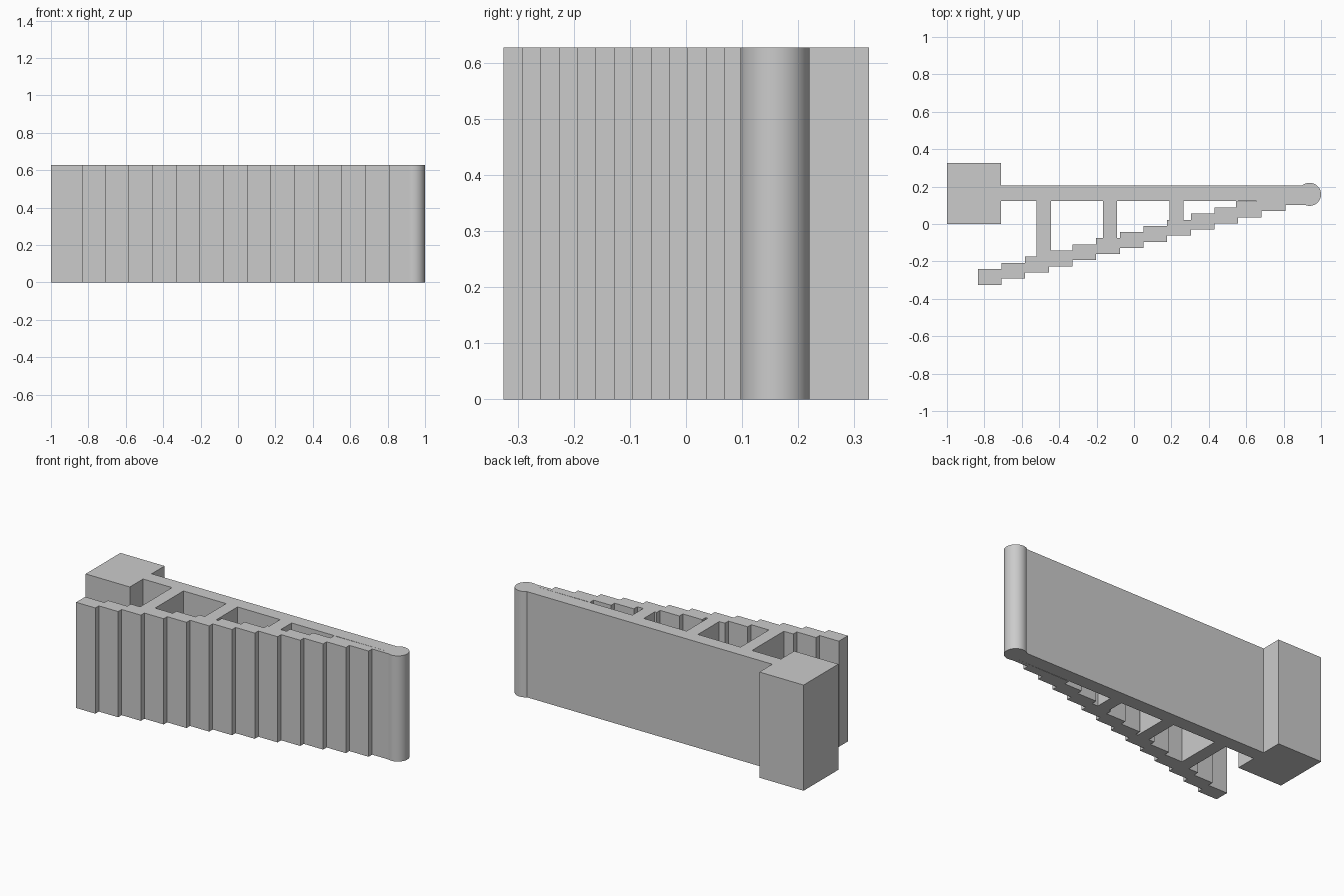
import bpy, bmesh, math

HEIGHT = 0.627
STEPS, RUN, RISE = 14, 0.1265, 0.0328
X0, Y0, THICK = -0.835, -0.325, 0.085
WALL_FRONT, WALL_BACK = 0.124, 0.205
POST_X, POST_Y, POST_R = 0.9385, 0.1585, 0.0615

if "Cube" in bpy.data.objects:
    bpy.data.objects.remove(bpy.data.objects["Cube"])

grey = bpy.data.materials.new("light grey")
grey.use_nodes = True
grey.diffuse_color = (0.6, 0.6, 0.6, 1)
grey.node_tree.nodes["Principled BSDF"].inputs["Base Color"].default_value = (0.6, 0.6, 0.6, 1)


def extrude_plan(name, points):
    """Extrude a plan outline from the ground to the full height."""
    bm = bmesh.new()
    face = bm.faces.new([bm.verts.new((x, y, 0)) for x, y in points])
    result = bmesh.ops.extrude_face_region(bm, geom=[face])
    top = [v for v in result["geom"] if isinstance(v, bmesh.types.BMVert)]
    bmesh.ops.translate(bm, verts=top, vec=(0, 0, HEIGHT))
    bmesh.ops.recalc_face_normals(bm, faces=bm.faces)
    mesh = bpy.data.meshes.new(name)
    bm.to_mesh(mesh)
    bm.free()
    mesh.materials.append(grey)
    obj = bpy.data.objects.new(name, mesh)
    bpy.context.collection.objects.link(obj)
    return obj


def box_plan(x1, x2, y1, y2):
    return [(x1, y1), (x2, y1), (x2, y2), (x1, y2)]


def step_back(k):
    return min(Y0 + k * RISE + THICK, WALL_FRONT)


# Square end block and long straight wall
extrude_plan("end_block", box_plan(-1, -0.71, 0, 0.326))
extrude_plan("straight_wall", box_plan(-0.71, POST_X, WALL_FRONT, WALL_BACK))

# Stepped wall: front edge out, back edge home, flush with the straight wall at the end
front, back = [], []
for k in range(STEPS):
    a = X0 + k * RUN
    b = POST_X if k == STEPS - 1 else a + RUN
    front += [(a, Y0 + k * RISE), (b, Y0 + k * RISE)]
    if k < 12:
        back += [(a, step_back(k)), (b, step_back(k))]
back[-1] = (POST_X, WALL_FRONT)
extrude_plan("stepped_wall", front + back[::-1])

# Cross ribs joining both walls, seated on the steps
for i in range(3):
    a = -0.52 + i * 0.355
    b = a + 0.075
    ka, kb = int((a - X0) / RUN), int((b - X0) / RUN)
    foot = [(a, step_back(ka))]
    if kb > ka:
        edge = X0 + kb * RUN
        foot += [(edge, step_back(ka)), (edge, step_back(kb))]
    foot += [(b, step_back(kb)), (b, WALL_FRONT), (a, WALL_FRONT)]
    extrude_plan("cross_rib_%d" % (i + 1), foot)

# Last rib closes the narrow end of the gap
extrude_plan("closing_rib", box_plan(0.545, X0 + 11 * RUN, step_back(10), WALL_FRONT))

# Round post at the tip
post = extrude_plan("round_post", [
    (POST_X + POST_R * math.cos(t * math.tau / 48), POST_Y + POST_R * math.sin(t * math.tau / 48))
    for t in range(48)])
bpy.ops.object.select_all(action="DESELECT")
post.select_set(True)
bpy.context.view_layer.objects.active = post
bpy.ops.object.shade_smooth_by_angle(angle=math.radians(30))
